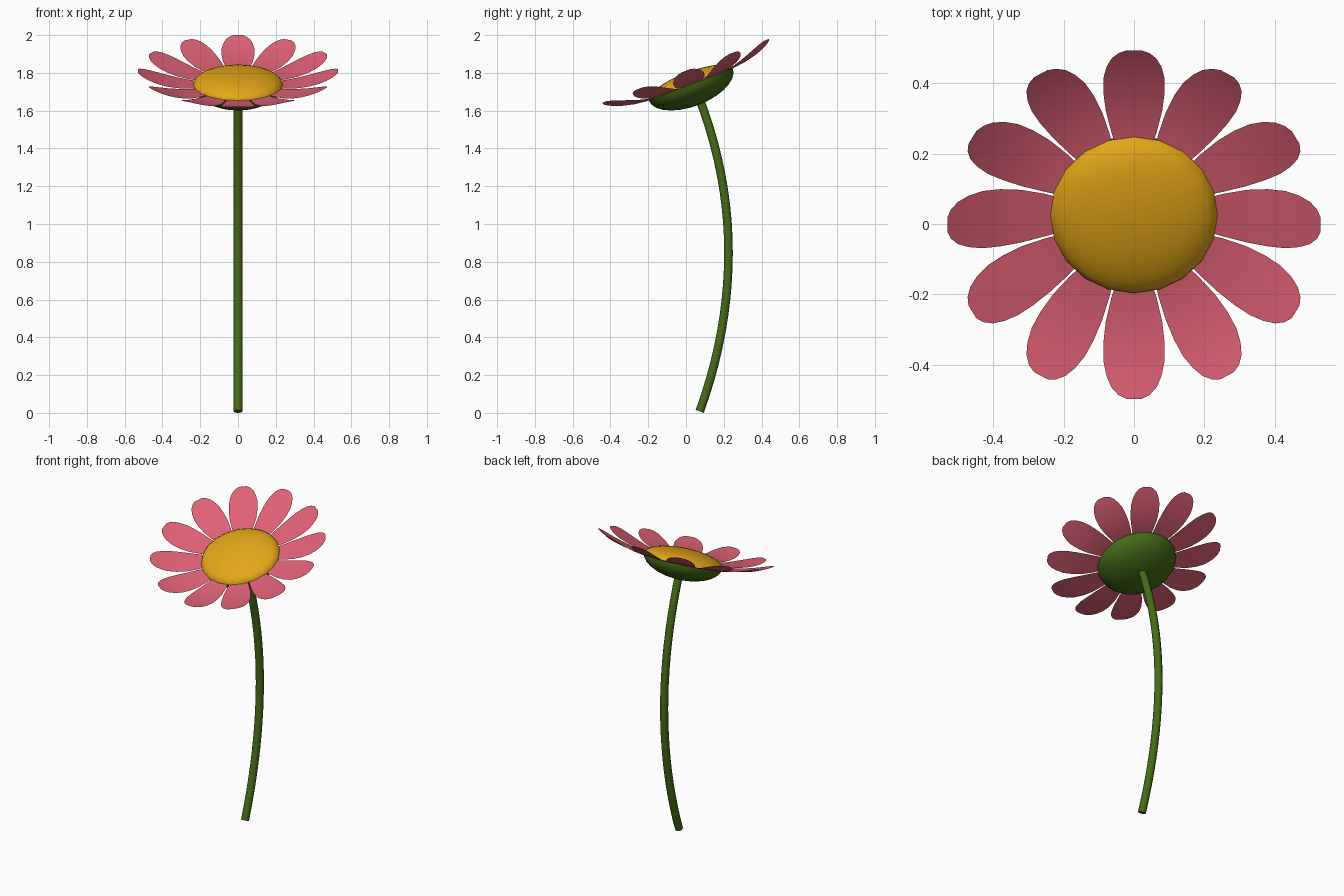
import bpy
import math

if "Cube" in bpy.data.objects:
    bpy.data.objects.remove(bpy.data.objects["Cube"])

TILT = math.radians(21)
HEAD = (0, 0.026, 1.738)


def material(name, rgb):
    m = bpy.data.materials.new(name)
    m.diffuse_color = (*rgb, 1)
    m.use_nodes = True
    m.node_tree.nodes["Principled BSDF"].inputs["Base Color"].default_value = m.diffuse_color
    return m


PINK = material("pink", (0.75, 0.12, 0.18))
YELLOW = material("yellow", (0.76, 0.39, 0.008))
GREEN = material("green", (0.06, 0.15, 0.008))


def add_mesh(name, verts, faces, mat):
    me = bpy.data.meshes.new(name)
    me.from_pydata(verts, [], faces)
    me.materials.append(mat)
    me.shade_smooth()
    ob = bpy.data.objects.new(name, me)
    ob.location = HEAD
    ob.rotation_euler = (TILT, 0, 0)
    bpy.context.collection.objects.link(ob)
    return ob


def half_dome(name, radius, height, mat, sides=20, rings=7):
    # quarter-ellipse profile turned round the head axis; height < 0 hangs down
    verts, faces = [], []
    for i in range(rings):
        t = math.pi / 2 * i / rings
        for j in range(sides):
            a = math.pi / 2 + 2 * math.pi * j / sides
            verts.append((radius * math.cos(t) * math.cos(a),
                          radius * math.cos(t) * math.sin(a),
                          height * math.sin(t)))
    verts.append((0, 0, height))
    for j in range(sides):
        k = (j + 1) % sides
        for i in range(rings - 1):
            a, b = i * sides, (i + 1) * sides
            faces.append((a + j, a + k, b + k, b + j))
        faces.append(((rings - 1) * sides + j, (rings - 1) * sides + k, len(verts) - 1))
    if height < 0:
        faces = [f[::-1] for f in faces]
    return add_mesh(name, verts, faces, mat)


# Flower centre and green cup beneath it
half_dome("flower_centre", 0.238, 0.068, YELLOW)
half_dome("flower_cup", 0.238, -0.115, GREEN)

# Petals: (distance from centre, half width), curling up towards the tip
OUTLINE = [(0.18, 0.042), (0.25, 0.064), (0.32, 0.080), (0.38, 0.087), (0.43, 0.087),
           (0.47, 0.078), (0.50, 0.064), (0.52, 0.044), (0.53, 0.022)]
COLS = 5


def petal(name, angle):
    c, s = math.cos(angle), math.sin(angle)
    verts, faces = [], []
    for r, w in OUTLINE:
        h = 0.078 * (max(r - 0.2, 0) / 0.33) ** 2
        for j in range(COLS):
            x = w * (2 * j / (COLS - 1) - 1)
            verts.append((r * c - x * s, r * s + x * c, h))
    for i in range(len(OUTLINE) - 1):
        for j in range(COLS - 1):
            a = i * COLS + j
            faces.append((a, a + COLS, a + COLS + 1, a + 1))
    add_mesh(name, verts, faces, PINK)


for n in range(12):
    petal(f"petal_{n + 1}", n * math.pi / 6)

# Curved stem
cu = bpy.data.curves.new("stem", 'CURVE')
cu.dimensions = '3D'
cu.bevel_depth = 0.024
cu.bevel_resolution = 3
cu.use_fill_caps = True
sp = cu.splines.new('POLY')
STEPS = 20
sp.points.add(STEPS)
for i, p in enumerate(sp.points):
    z = 0.008 + (1.68 - 0.008) * i / STEPS
    k = 0.215 if z < 0.85 else 0.232
    p.co = (0, 0.225 - k * (z - 0.85) ** 2, z, 1)
sp.use_smooth = True
cu.materials.append(GREEN)
stem = bpy.data.objects.new("stem", cu)
bpy.context.collection.objects.link(stem)
